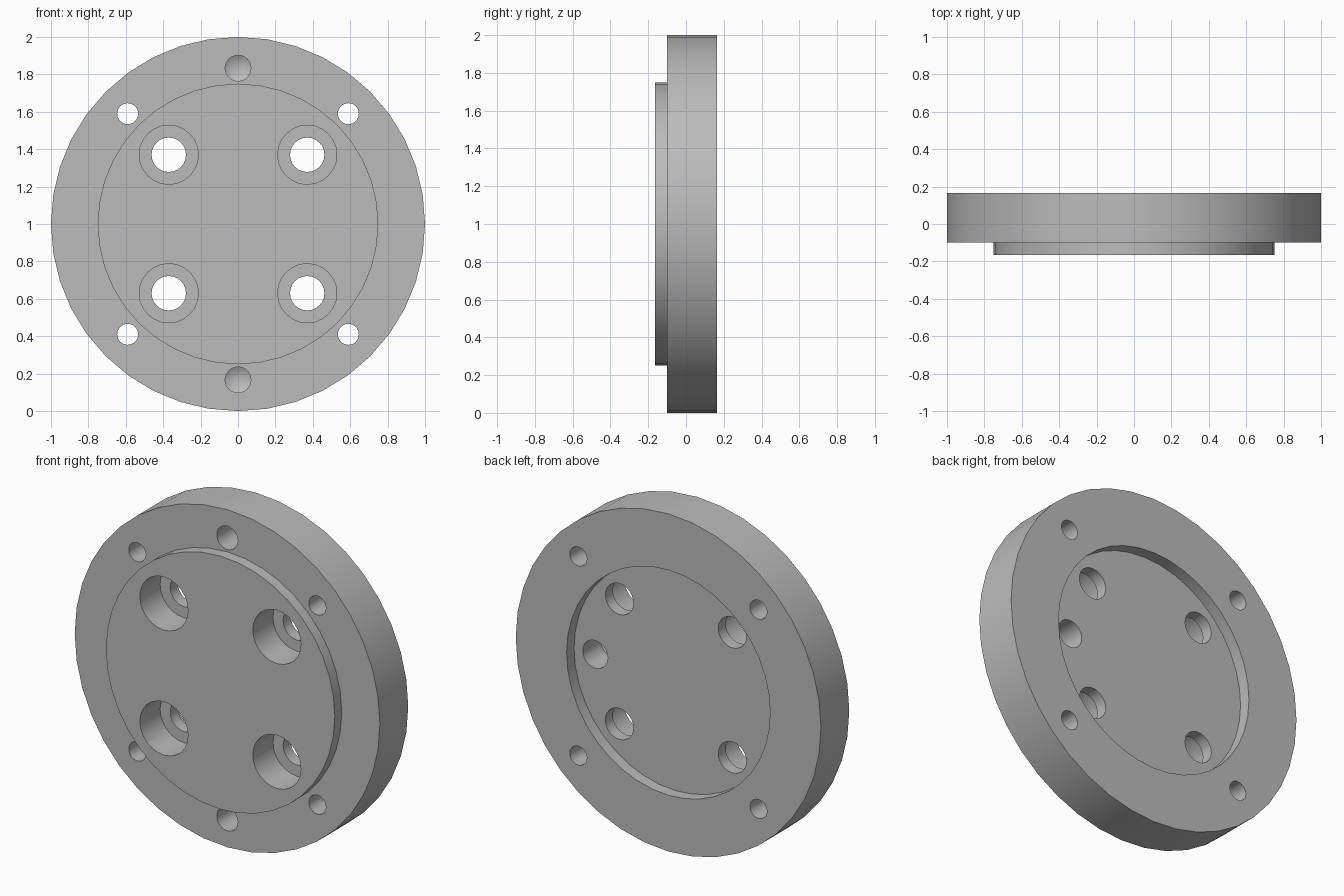
import bpy, bmesh
from math import sin, cos, tau

cube = bpy.data.objects.get("Cube")
if cube:
    bpy.data.objects.remove(cube, do_unlink=True)

FRONT, STEP, FLOOR, BACK = -0.165, -0.10, 0.095, 0.165
CENTRE_Z = 1.0


def lathe(bm, profile, x=0, z=0, sides=24):
    """Closed solid turned about the y axis; profile is (radius, y), axis to axis."""
    rings = []
    for r, y in profile:
        n = sides if r > 0 else 1
        rings.append([bm.verts.new((x + r * cos(tau * i / n), y, z + CENTRE_Z + r * sin(tau * i / n)))
                      for i in range(n)])
    for a, b in zip(rings, rings[1:]):
        for i in range(sides):
            j = (i + 1) % sides
            ring = [a[i % len(a)], a[j % len(a)], b[j % len(b)], b[i % len(b)]]
            bm.faces.new(list(dict.fromkeys(ring)))


def finish(bm, name):
    bmesh.ops.recalc_face_normals(bm, faces=bm.faces)
    mesh = bpy.data.meshes.new(name)
    bm.to_mesh(mesh)
    bm.free()
    obj = bpy.data.objects.new(name, mesh)
    bpy.context.collection.objects.link(obj)
    return obj


def drill(r, start, end, tip=0.0):
    """Profile of a straight hole with an optional conical end."""
    return [(0, start), (r, start), (r, end), (0, end + tip)]


# Flange with raised boss in front and round recess behind
bm = bmesh.new()
lathe(bm, [(0, FRONT), (0.75, FRONT), (0.75, STEP), (1, STEP), (1, BACK),
           (0.667, BACK), (0.667, FLOOR), (0, FLOOR)], sides=40)
flange = finish(bm, "flange_plate")

# Hole cutters
bm = bmesh.new()
for sx in (-1, 1):
    for sz in (-1, 1):
        # counterbored bolt holes
        lathe(bm, [(0, FRONT - 0.05), (0.158, FRONT - 0.05), (0.158, 0.025),
                   (0.092, 0.025), (0.092, FLOOR + 0.05), (0, FLOOR + 0.05)],
              sx * 0.37, sz * 0.37)
        # small through holes in the rim
        lathe(bm, drill(0.056, STEP - 0.05, BACK + 0.05), sx * 0.59, sz * 0.59)
# blind holes at the top and bottom of the rim
for sz in (-1, 1):
    lathe(bm, drill(0.069, STEP - 0.05, 0.08, 0.04), 0, sz * 0.833)
# blind hole in the recess floor
lathe(bm, drill(0.082, FLOOR + 0.05, -0.07, -0.04), 0.528, 0)
cutter = finish(bm, "hole_cutter")
cutter.hide_render = True

# Cut the holes and bake the result
cut = flange.modifiers.new("holes", "BOOLEAN")
cut.operation = "DIFFERENCE"
cut.solver = "EXACT"
cut.object = cutter
bpy.ops.object.select_all(action="DESELECT")
bpy.context.view_layer.objects.active = flange
flange.select_set(True)
bpy.ops.object.modifier_apply(modifier=cut.name)
bpy.data.objects.remove(cutter, do_unlink=True)
bpy.ops.object.shade_smooth_by_angle(angle=0.5)

# Plain grey finish
grey = bpy.data.materials.new("plain grey")
grey.use_nodes = True
colour = (0.5, 0.5, 0.5, 1)
grey.diffuse_color = colour
grey.node_tree.nodes["Principled BSDF"].inputs["Base Color"].default_value = colour
flange.data.materials.clear()
flange.data.materials.append(grey)
